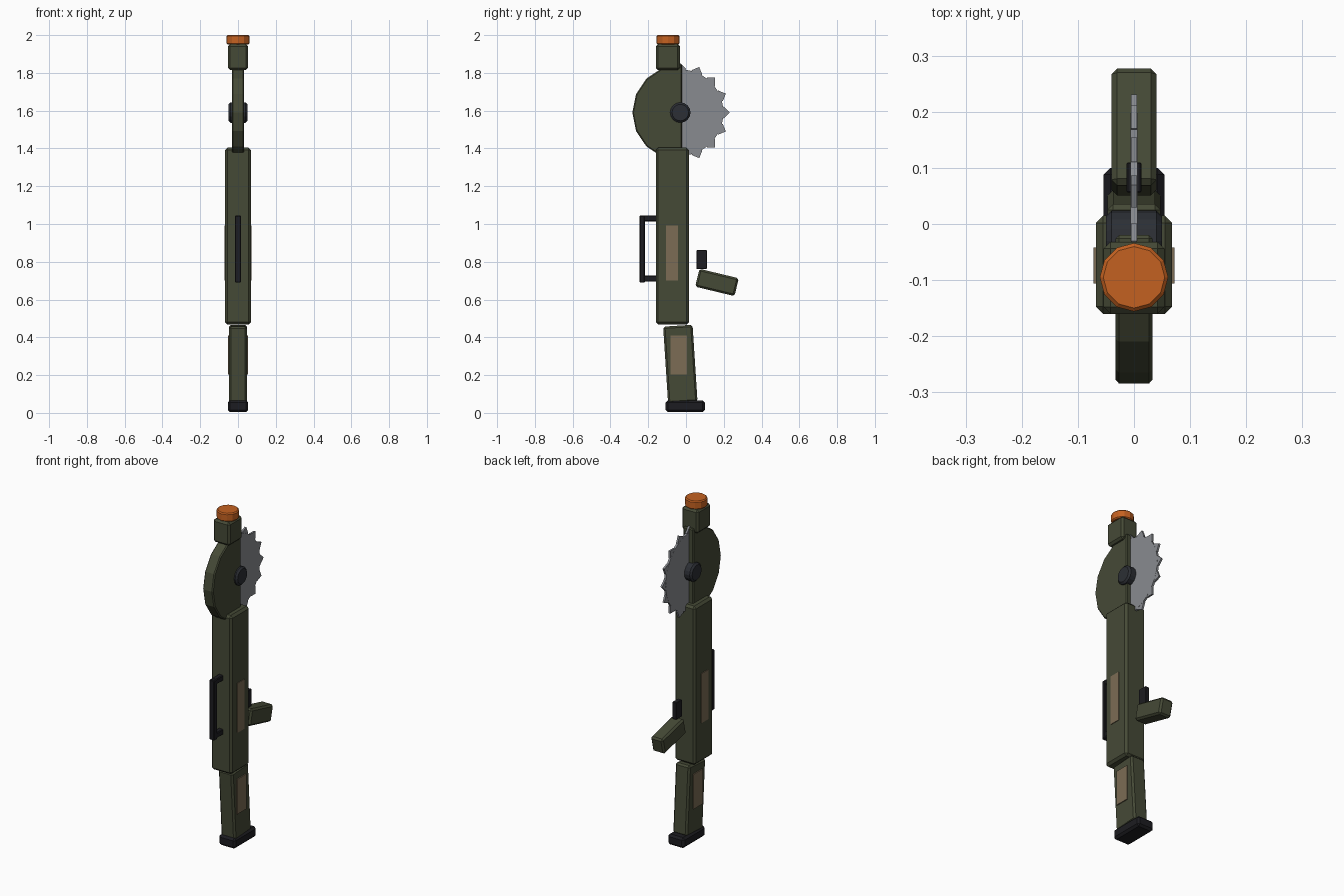
import bpy, bmesh
from math import radians, cos, sin, pi, sqrt
from mathutils import Matrix, Vector

if "Cube" in bpy.data.objects:
    bpy.data.objects.remove(bpy.data.objects["Cube"])


def material(name, r, g, b):
    m = bpy.data.materials.new(name)
    m.diffuse_color = (r, g, b, 1)
    m.use_nodes = True
    m.node_tree.nodes["Principled BSDF"].inputs["Base Color"].default_value = m.diffuse_color
    return m


OLIVE = material("olive", 0.06, 0.068, 0.037)
BLACK = material("black", 0.012, 0.012, 0.015)
TAN = material("tan", 0.2, 0.15, 0.09)
ORANGE = material("orange", 0.55, 0.12, 0.015)
STEEL = material("steel", 0.25, 0.26, 0.28)
GUNMETAL = material("gunmetal", 0.025, 0.028, 0.035)


def finish(name, bm, mat, bevel=0.0):
    if bevel:
        edges = [e for e in bm.edges if e.calc_face_angle(0) > radians(40)]
        bmesh.ops.bevel(bm, geom=edges, offset=bevel, segments=1,
                        affect='EDGES', clamp_overlap=True)
    bmesh.ops.recalc_face_normals(bm, faces=bm.faces)
    me = bpy.data.meshes.new(name)
    bm.to_mesh(me)
    bm.free()
    ob = bpy.data.objects.new(name, me)
    me.materials.append(mat)
    bpy.context.collection.objects.link(ob)
    return ob


def box(name, width, ylim, zlim, mat, bevel=0.0, tilt=0.0):
    """Box centred on x = 0; tilt turns it about the x axis, in degrees."""
    bm = bmesh.new()
    size = Matrix.Diagonal((width, ylim[1] - ylim[0], zlim[1] - zlim[0], 1))
    bmesh.ops.create_cube(bm, size=1, matrix=size)
    ob = finish(name, bm, mat, bevel)
    ob.location = (0, sum(ylim) / 2, sum(zlim) / 2)
    ob.rotation_euler.x = radians(tilt)
    return ob


def cylinder(name, radius, depth, sides, loc, mat, axis='Z', bevel=0.0):
    bm = bmesh.new()
    rot = Matrix.Rotation(pi / 2, 4, 'Y') if axis == 'X' else Matrix()
    bmesh.ops.create_cone(bm, cap_ends=True, segments=sides, radius1=radius,
                          radius2=radius, depth=depth, matrix=rot)
    ob = finish(name, bm, mat, bevel)
    ob.location = loc
    return ob


def plate(name, outline, thickness, mat, bevel=0.0):
    """Extrude a y-z outline along x, centred on x = 0."""
    bm = bmesh.new()
    f = bm.faces.new([bm.verts.new((-thickness / 2, y, z)) for y, z in outline])
    ext = bmesh.ops.extrude_face_region(bm, geom=[f])["geom"]
    bmesh.ops.translate(bm, vec=(thickness, 0, 0),
                        verts=[v for v in ext if isinstance(v, bmesh.types.BMVert)])
    return finish(name, bm, mat, bevel)


# Body and stock
box("receiver", 0.136, (-0.16, 0.015), (0.467, 1.405), OLIVE, 0.013)
box("receiver_panel", 0.144, (-0.106, -0.042), (0.70, 0.993), TAN)
box("stock", 0.094, (-0.108, 0.048), (0.055, 0.462), OLIVE, 0.01, 3.7)
box("stock_panel", 0.106, (-0.082, 0.004), (0.204, 0.41), TAN)
box("butt_pad", 0.108, (-0.108, 0.1), (0.004, 0.066), BLACK, 0.012)

# Front carry handle
box("handle_bar", 0.033, (-0.245, -0.218), (0.69, 1.045), BLACK, 0.004)
for label, z in (("upper", 1.03), ("lower", 0.711)):
    box(f"handle_post_{label}", 0.03, (-0.225, -0.15), (z - 0.016, z + 0.016), BLACK, 0.004)

# Rear grip and trigger
box("grip", 0.08, (0.057, 0.271), (0.642, 0.739), OLIVE, 0.01, -13.5)
box("trigger", 0.026, (0.056, 0.11), (0.762, 0.862), BLACK, 0.002)

# Saw blade with diamond teeth on the exposed side
CY, CZ = -0.03, 1.59
cylinder("blade", 0.228, 0.012, 48, (0, CY, CZ), STEEL, 'X')
for i in range(-4, 5):
    a = i * pi / 8
    d, t = Vector((cos(a), sin(a))), Vector((-sin(a), cos(a)))
    c = Vector((CY, CZ)) + d * 0.23
    h = 0.031
    plate(f"blade_tooth_{i + 5}", [c + d * h, c + t * h, c - d * h, c - t * h], 0.011, STEEL)

# Half-round blade guard and hub
R = 0.254
arc = [(CY + R * cos(pi / 2 + i * pi / 8), CZ + R * sin(pi / 2 + i * pi / 8)) for i in range(9)]
plate("blade_guard", [(-0.02, CZ + R)] + arc + [(-0.02, CZ - R)], 0.066, OLIVE, 0.006)
cylinder("blade_hub", 0.054, 0.1, 16, (0, CY, CZ), GUNMETAL, 'X', 0.01)

# Muzzle block and cap
box("muzzle_block", 0.108, (-0.16, -0.032), (1.815, 1.953), OLIVE, 0.012)
cylinder("muzzle_cap", 0.061, 0.05, 12, (0, -0.095, 1.975), ORANGE, 'Z', 0.006)
